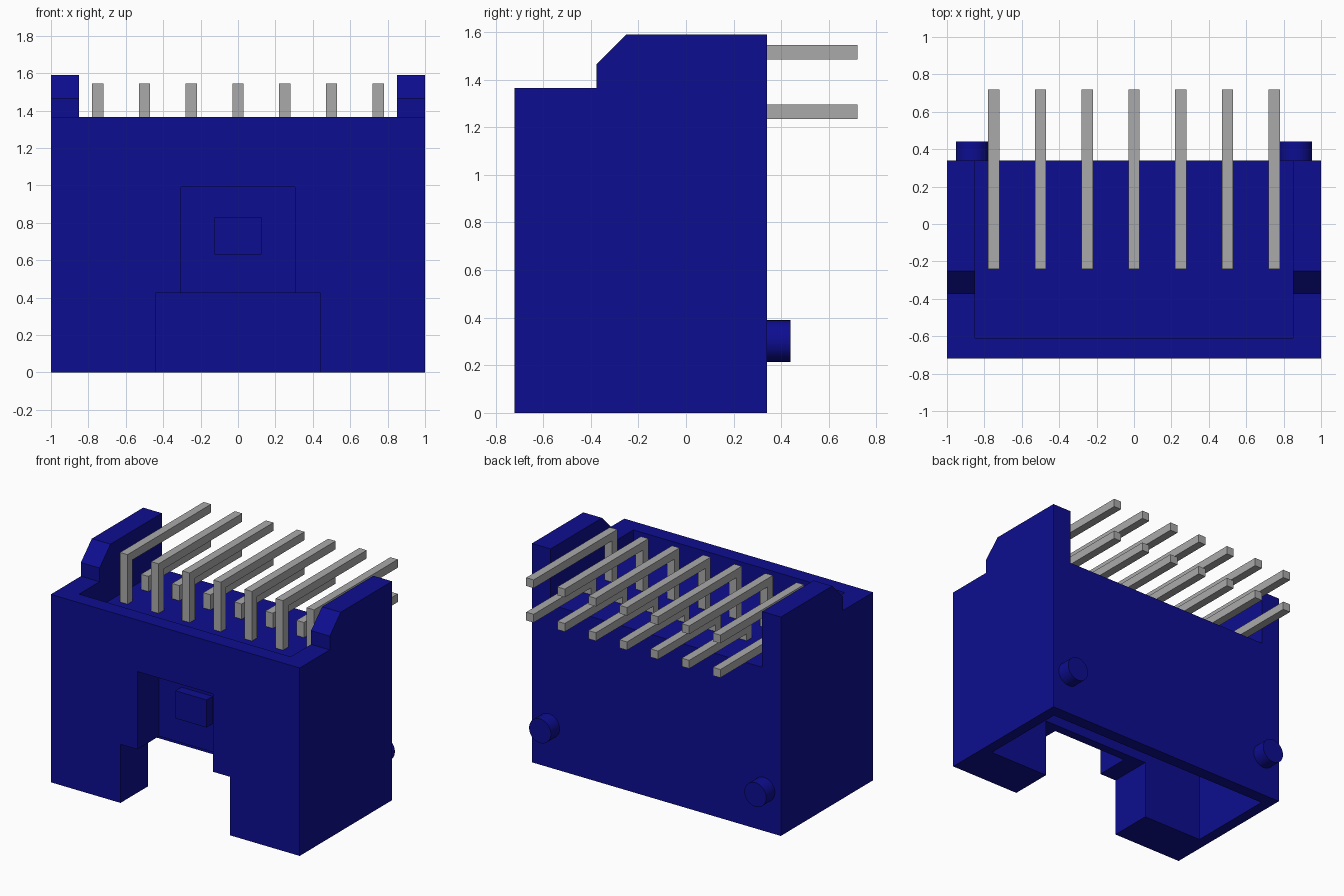
import bpy
import bmesh
import math
from mathutils import Matrix, Vector

cube = bpy.data.objects.get("Cube")
if cube:
    bpy.data.objects.remove(cube, do_unlink=True)


def make_material(name, rgb, metallic=0.0):
    mat = bpy.data.materials.new(name)
    mat.use_nodes = True
    col = (*rgb, 1.0)
    mat.diffuse_color = col
    bsdf = next(n for n in mat.node_tree.nodes if n.type == 'BSDF_PRINCIPLED')
    bsdf.inputs["Base Color"].default_value = col
    bsdf.inputs["Roughness"].default_value = 0.6
    return mat


navy = make_material("navy plastic", (0.004, 0.004, 0.28))
grey = make_material("grey metal", (0.40, 0.40, 0.40))


def finish(bm, name, mat):
    bmesh.ops.recalc_face_normals(bm, faces=bm.faces[:])
    mesh = bpy.data.meshes.new(name)
    bm.to_mesh(mesh)
    bm.free()
    mesh.materials.append(mat)
    obj = bpy.data.objects.new(name, mesh)
    bpy.context.collection.objects.link(obj)
    return obj


def extrude_yz(name, profile, x0, x1, mat):
    """Side profile of (y, z) points extruded along x."""
    bm = bmesh.new()
    face = bm.faces.new([bm.verts.new((x0, y, z)) for y, z in profile])
    ext = bmesh.ops.extrude_face_region(bm, geom=[face])
    verts = [v for v in ext["geom"] if isinstance(v, bmesh.types.BMVert)]
    bmesh.ops.translate(bm, verts=verts, vec=(x1 - x0, 0, 0))
    return finish(bm, name, mat)


def box(name, x0, x1, y0, y1, z0, z1, mat):
    return extrude_yz(name, [(y0, z0), (y1, z0), (y1, z1), (y0, z1)], x0, x1, mat)


def cut(target, cutter):
    mod = target.modifiers.new("cut", 'BOOLEAN')
    mod.operation = 'DIFFERENCE'
    mod.solver = 'EXACT'
    mod.object = cutter
    bpy.context.view_layer.update()
    graph = bpy.context.evaluated_depsgraph_get()
    mesh = bpy.data.meshes.new_from_object(target.evaluated_get(graph))
    target.modifiers.clear()
    target.data = mesh
    bpy.data.objects.remove(cutter, do_unlink=True)


# Housing with chamfered side ears
housing = extrude_yz("housing", [
    (-0.72, 0), (0.34, 0), (0.34, 1.59), (-0.25, 1.59),
    (-0.375, 1.465), (-0.375, 1.365), (-0.72, 1.365)], -1, 1, navy)

# Pin tray, plug cavity and stepped front slot
for args in [
    ("tray_cutter", -0.85, 0.85, -0.61, 0.6, 1.185, 1.9),
    ("cavity_cutter", -0.92, 0.92, -0.405, 0.25, -0.2, 1.03),
    ("wide_slot_cutter", -0.44, 0.44, -0.9, -0.3, -0.2, 0.425),
    ("narrow_slot_cutter", -0.305, 0.305, -0.9, -0.47, 0.3, 0.99),
]:
    cut(housing, box(*args, navy))

# Latch bump inside the front slot
box("latch_bump", -0.125, 0.125, -0.54, -0.465, 0.63, 0.83, navy)

# Round locating pegs on the back
for side, x in (("left", 0.865), ("right", -0.865)):
    bm = bmesh.new()
    bmesh.ops.create_cone(bm, cap_ends=True, segments=40, radius1=0.0875,
                          radius2=0.0875, depth=0.14,
                          matrix=Matrix.Translation(Vector((x, 0.37, 0.302)))
                          @ Matrix.Rotation(math.pi / 2, 4, 'X'))
    peg = finish(bm, side + "_locating_peg", navy)
    bpy.ops.object.select_all(action='DESELECT')
    peg.select_set(True)
    bpy.context.view_layer.objects.active = peg
    bpy.ops.object.shade_smooth_by_angle(angle=math.radians(30))

# Two rows of bent square pins
T = 0.06
for row, y, top in (("upper", -0.24, 1.545), ("lower", 0.0, 1.295)):
    profile = [(y, 0.45), (y + T, 0.45), (y + T, top - T),
               (0.72, top - T), (0.72, top), (y, top)]
    for i in range(7):
        x = -0.75 + 0.25 * i
        extrude_yz(f"{row}_pin_{i + 1}", profile, x - T / 2, x + T / 2, grey)
